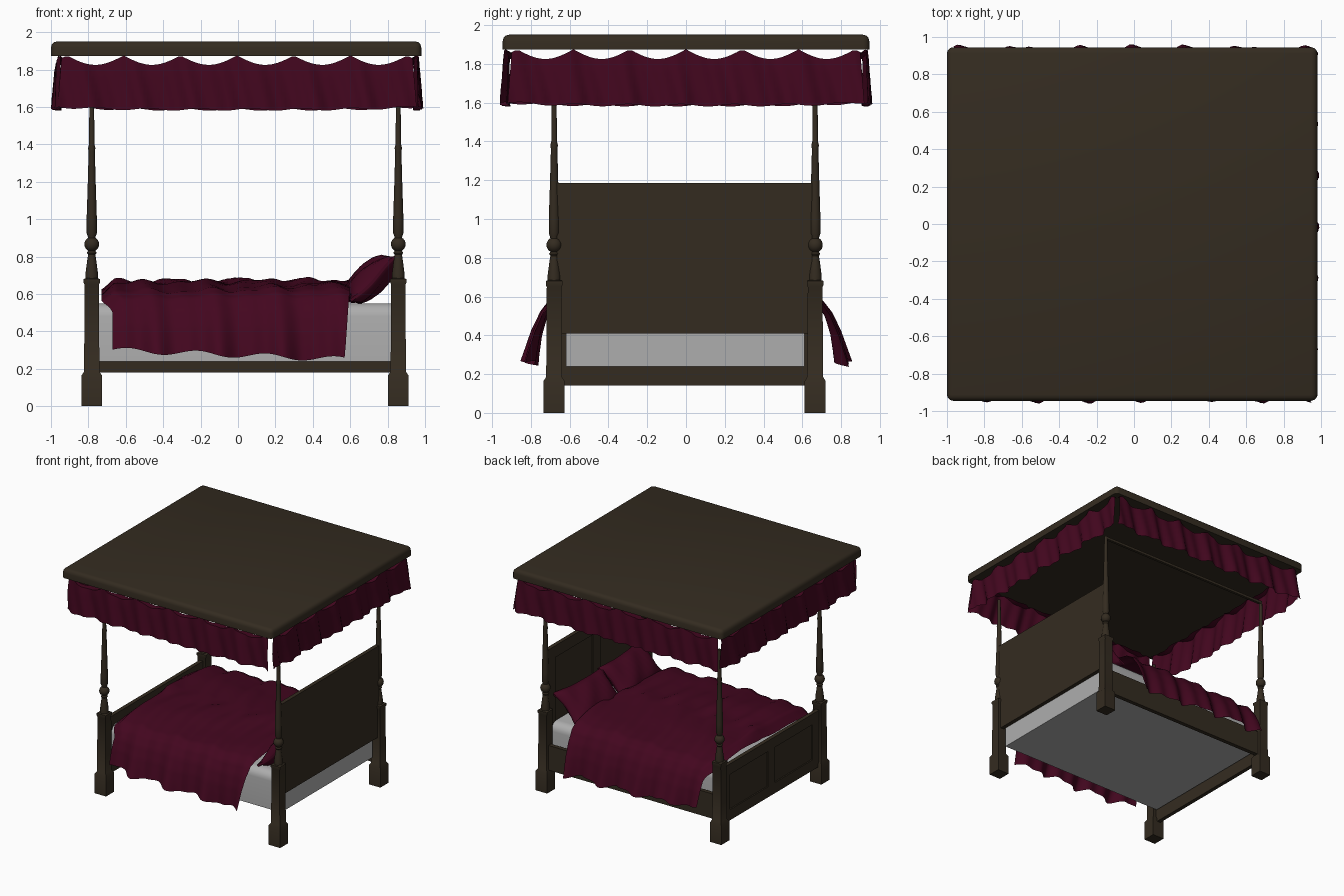
import bpy, bmesh, math
from mathutils import Matrix, Vector

if "Cube" in bpy.data.objects:
    bpy.data.objects.remove(bpy.data.objects["Cube"])

def material(name, rgb):
    m = bpy.data.materials.new(name)
    m.diffuse_color = (*rgb, 1)
    m.use_nodes = True
    m.node_tree.nodes["Principled BSDF"].inputs["Base Color"].default_value = m.diffuse_color
    return m

WOOD = material("dark_wood", (0.034, 0.0245, 0.0145))
CLOTH = material("burgundy_cloth", (0.056, 0.002, 0.0135))
SHEET = material("pale_mattress", (0.42, 0.42, 0.42))

def finish(name, bm, mat, angle=35):
    me = bpy.data.meshes.new(name)
    bm.to_mesh(me)
    bm.free()
    me.materials.append(mat)
    ob = bpy.data.objects.new(name, me)
    bpy.context.collection.objects.link(ob)
    bpy.ops.object.select_all(action='DESELECT')
    bpy.context.view_layer.objects.active = ob
    ob.select_set(True)
    bpy.ops.object.shade_smooth_by_angle(angle=math.radians(angle))
    return ob

def add_box(bm, x0, x1, y0, y1, z0, z1):
    m = (Matrix.Translation(((x0 + x1) / 2, (y0 + y1) / 2, (z0 + z1) / 2))
         @ Matrix.Diagonal((x1 - x0, y1 - y0, z1 - z0, 1)))
    return bmesh.ops.create_cube(bm, size=1, matrix=m)['verts']

def box(name, mat, *dims):
    bm = bmesh.new()
    add_box(bm, *dims)
    return finish(name, bm, mat)

def add_stack(bm, profile, sides, cx, cy):
    """Rings of (half width, z); square when sides is 4."""
    k = math.sqrt(2) if sides == 4 else 1
    rings = []
    for r, z in profile:
        rings.append([bm.verts.new((cx + k * r * math.cos(2 * math.pi * (i + .5) / sides),
                                    cy + k * r * math.sin(2 * math.pi * (i + .5) / sides), z))
                      for i in range(sides)])
    for a, b in zip(rings, rings[1:]):
        for i in range(sides):
            j = (i + 1) % sides
            bm.faces.new((a[i], a[j], b[j], b[i]))
    bm.faces.new(rings[0][::-1])
    bm.faces.new(rings[-1])

def sheet(name, fn, nu, nv, mat, angle=50):
    bm = bmesh.new()
    g = [[bm.verts.new(fn(i / nu, j / nv)) for j in range(nv + 1)] for i in range(nu + 1)]
    for i in range(nu):
        for j in range(nv):
            bm.faces.new((g[i][j], g[i + 1][j], g[i + 1][j + 1], g[i][j + 1]))
    return finish(name, bm, mat, angle)

FOOT_X, HEAD_X = -0.782, 0.857
POST_Y = {"front": -.68, "back": .666}

# Four turned posts: square lower leg, round upper shaft
leg = [(.054, 0), (.054, .165), (.041, .185), (.038, .65), (.043, .66), (.043, .68), (.03, .685)]
shaft = [(.034, .68), (.034, .71), (.026, .77), (.02, .81), (.027, .82), (.02, .83)]
shaft += [(.04 * math.sin(a), .866 - .04 * math.cos(a)) for a in
          [math.pi * (.17 + .66 * i / 8) for i in range(9)]]
shaft += [(.022, .91), (.028, .925), (.028, 1.0), (.022, 1.18), (.017, 1.36),
          (.020, 1.38), (.015, 1.40), (.013, 1.6), (.012, 1.63)]
for px, pn in ((FOOT_X, "foot"), (HEAD_X, "head")):
    for sn, py in POST_Y.items():
        bm = bmesh.new()
        add_stack(bm, leg, 4, px, py)
        add_stack(bm, shaft, 16, px, py)
        finish(f"{pn}_post_{sn}", bm, WOOD)

# Panelled boards: thin slab with raised frame on one face
def board(name, x, side, z0, z1, w):
    bm = bmesh.new()
    add_box(bm, x - .011, x + .011, -.665, .65, z0, z1)
    xa, xb = sorted((x + side * .005, x + side * .022))
    for a, b in ((z0, z0 + w), (z1 - w, z1)):
        add_box(bm, xa, xb, -.665, .65, a, b)
    for yc in (-.6, 0, .6):
        add_box(bm, xa, xb, yc - w / 2, yc + w / 2, z0 + w, z1 - w)
    finish(name, bm, WOOD)

board("headboard", HEAD_X + .006, -1, .41, 1.185, .10)
board("footboard", FOOT_X, -1, .14, .62, .09)

# Rear side rail and canopy rod
box("side_rail", WOOD, FOOT_X, HEAD_X, .645, .68, .18, .39)
box("canopy_rod", WOOD, FOOT_X, HEAD_X, .655, .677, 1.605, 1.627)

# Mattress, rounded along its long upper edges
bm = bmesh.new()
add_box(bm, -.76, .84, -.62, .61, .24, .55)
top = [e for e in bm.edges if all(v.co.z > .5 for v in e.verts)
       and abs(e.verts[0].co.y - e.verts[1].co.y) < .01]
bmesh.ops.bevel(bm, geom=top, offset=.07, segments=5, profile=.5, affect='EDGES')
finish("mattress", bm, SHEET, 40)

# Canopy slab: rounded upright corners and top edge, flat underside
bm = bmesh.new()
add_box(bm, -1.0, .98, -.945, .945, 1.873, 1.95)
edges = [e for e in bm.edges if max(v.co.z for v in e.verts) > 1.9]
bmesh.ops.bevel(bm, geom=edges, offset=.032, segments=3, profile=.5, affect='EDGES')
finish("canopy", bm, WOOD)

# Gathered valance on each side; its top rolls inward between the hanging points
def valance(name, origin, along, out, half, phase):
    def fn(u, v):
        e = u * 2 - 1
        t = e * (half + .025 * (1 - v))
        hang = abs(math.sin(math.pi * e / .323))
        h = min(1, v / .85)
        roll = max(0, (v - .85) / .15)
        z_top = 1.875 - .05 * hang
        z_bot = 1.586 + .014 * abs(e) ** 4 + .006 * math.sin(23 * t + phase)
        z = z_bot + (z_top - z_bot) * h
        fold = .014 * math.sin(t * 21 + phase + h) + .010 * math.sin(t * 47 + 3 * h + phase)
        d = fold * (1.2 - .6 * h) + .008 * (1 - h) - .06 * roll * hang - .005 * roll
        p = Vector(origin) + Vector(along) * t + Vector(out) * d
        return (p.x, p.y, z - .004 * roll)
    sheet(name, fn, 96, 7, CLOTH)

valance("valance_front", (-.005, -.925, 0), (1, 0, 0), (0, -1, 0), .935, 0)
valance("valance_back", (-.005, .925, 0), (-1, 0, 0), (0, 1, 0), .935, 1.3)
valance("valance_head", (.955, 0, 0), (0, 1, 0), (1, 0, 0), .895, 2.1)
valance("valance_foot", (-.965, 0, 0), (0, -1, 0), (-1, 0, 0), .895, 3.7)

# Rumpled bedspread: cross-section (distance from middle, height) swept along the bed
section = [(0, .668), (.3, .66), (.5, .64), (.62, .62), (.68, .585),
           (.73, .51), (.765, .42), (.785, .34), (.80, .275)]

def spread(u, v):
    w = (v * 2 - 1) * (len(section) - 1)
    s = 1 if w >= 0 else -1
    k = min(int(abs(w)), len(section) - 2)
    f = abs(w) - k
    y = section[k][0] * (1 - f) + section[k + 1][0] * f
    z = section[k][1] * (1 - f) + section[k + 1][1] * f
    drop = max(0, (abs(w) - 3) / 5)
    x0 = -.73 + .06 * min(1, drop * 3)
    x = x0 + (.60 - .03 * drop - x0) * u
    a = x + .12 * s * y + .05 * math.sin(4 * y)
    ripple = .6 * math.sin(a * 19 + s) + .4 * math.sin(a * 37 + 3 * y) + .3 * math.sin(11 * y + 5 * x)
    z += ripple * .018 * (1 - min(1, drop)) - .05 * drop * (u - .5) * (drop > .2)
    z += .015 * drop * math.sin(x * 17 + s)
    y += ripple * .042 * drop + (.012 * drop if s > 0 else 0)
    if u < .05:
        z -= .05 * (1 - u / .05) * (1 - drop)
    return (x, s * y, z)

sheet("bedspread", spread, 80, 64, CLOTH, 60)

# Two plump pillows leaning on the headboard
def pillow(name, loc, yaw, tilt):
    m = (Matrix.Translation(loc) @ Matrix.Rotation(yaw, 4, 'Z')
         @ Matrix.Rotation(-tilt, 4, 'Y'))
    bm = bmesh.new()
    bmesh.ops.create_cube(bm, size=2)
    bmesh.ops.subdivide_edges(bm, edges=bm.edges[:], cuts=11, use_grid_fill=True)
    for v in bm.verts:
        a, b, c = v.co
        puff = ((1 - a * a) * (1 - b * b)) ** .45
        pinch_a, pinch_b = 1 - .10 * (1 - b * b), 1 - .08 * (1 - a * a)
        h = c * (.008 + .072 * puff) + .008 * math.sin(7 * b + 3 * a)
        v.co = m @ Vector((a * .17 * pinch_a, b * .30 * pinch_b, h))
    finish(name, bm, CLOTH, 60)

pillow("pillow_front", (.71, -.29, .68), .06, math.radians(44))
pillow("pillow_back", (.705, .29, .675), -.06, math.radians(42))
